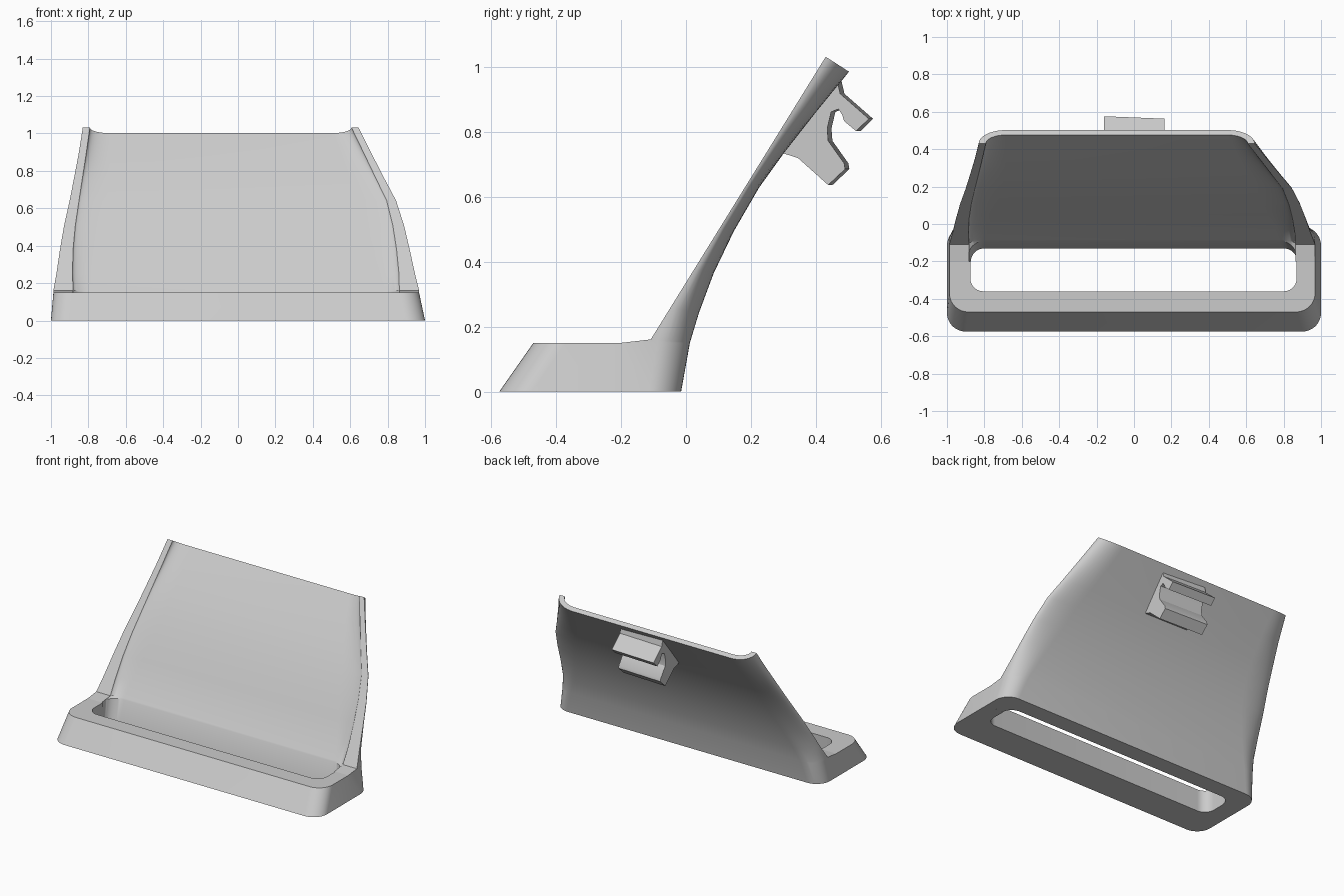
import bpy, bmesh
from math import sin, cos, pi, radians

cube = bpy.data.objects.get("Cube")
if cube:
    bpy.data.objects.remove(cube, do_unlink=True)

grey = bpy.data.materials.new("plain grey")
grey.use_nodes = True
grey.diffuse_color = (0.6, 0.6, 0.6, 1)
grey.node_tree.nodes["Principled BSDF"].inputs["Base Color"].default_value = (0.6, 0.6, 0.6, 1)


def finish(name, bm):
    bmesh.ops.remove_doubles(bm, verts=bm.verts[:], dist=0.0005)
    bmesh.ops.recalc_face_normals(bm, faces=bm.faces[:])
    mesh = bpy.data.meshes.new(name)
    bm.to_mesh(mesh)
    bm.free()
    mesh.materials.append(grey)
    obj = bpy.data.objects.new(name, mesh)
    bpy.context.collection.objects.link(obj)
    bpy.ops.object.select_all(action="DESELECT")
    obj.select_set(True)
    bpy.context.view_layer.objects.active = obj
    bpy.ops.object.shade_smooth_by_angle(angle=radians(30))
    return obj


def u_path(left, right, depth, rx, ry, steps=10):
    """U outline as (x, depth) pairs with two elliptical corners."""
    arc = [(rx * (1 - cos(a)), depth - ry + ry * sin(a))
           for a in (i * pi / 2 / steps for i in range(steps + 1))]
    return ([(left, 0)] + [(left + x, d) for x, d in arc]
            + [(right - x, d) for x, d in reversed(arc)] + [(right, 0)])


def loft(name, sections):
    """Skin U-shaped bands, each an (outer, inner) pair of point lists."""
    bm = bmesh.new()
    rings = [[bm.verts.new(p) for p in outer + inner[::-1]] for outer, inner in sections]
    n = len(rings[0])
    for low, high in zip(rings, rings[1:]):
        for i in range(n):
            j = (i + 1) % n
            bm.faces.new((low[i], low[j], high[j], high[i]))
    for ring in (rings[0], rings[-1]):
        for i in range(n // 2 - 1):
            bm.faces.new((ring[i], ring[i + 1], ring[n - 2 - i], ring[n - 1 - i]))
    return finish(name, bm)


# Front of the base frame: sloping outside, upright opening
LEG = -0.2
HEIGHT = 0.15


def frame_section(z, left, right, front):
    outer = u_path(left, right, LEG - front, 0.1, 0.1)
    inner = u_path(-0.875, 0.87, LEG + 0.36, 0.07, 0.07)
    return tuple([(x, LEG - d, z) for x, d in path] for path in (outer, inner))


loft("base_frame", [frame_section(0, -1, 1, -0.575),
                    frame_section(HEIGHT, -0.987, 0.968, -0.47)])


# Curved back panel with side rails that thin out towards the top
def panel_section(y, z, left, right, wall, rx, inset, front=None):
    tilt = 0.57 * z / 0.985
    if front is None:
        # distance forward to the straight rail line
        slope = 0.619
        gap = (y + 0.115 - slope * (z - HEIGHT)) / (cos(tilt) + slope * sin(tilt))
    else:
        tilt, gap = 0, y - front
    inner_depth = gap * inset
    outer = u_path(left, right, gap, rx, min(0.1, gap))
    inner = u_path(left + wall, right - wall, inner_depth, rx * 0.75, min(0.07, inner_depth))
    return tuple([(x, y - (gap - d) * cos(tilt), z + (gap - d) * sin(tilt)) for x, d in path]
                 for path in (outer, inner))


foot = (0.012, HEIGHT, -0.987, 0.968, 0.105, 0.12)
levels = [
    (0.04, 0.243, -0.97, 0.945, 0.085, 0.14, 0.36),
    (0.086, 0.366, -0.952, 0.918, 0.07, 0.17, 0.36),
    (0.148, 0.495, -0.93, 0.888, 0.06, 0.2, 0.32),
    (0.225, 0.628, -0.9, 0.845, 0.05, 0.2, 0.32),
    (0.302, 0.735, -0.878, 0.785, 0.045, 0.19, 0.4),
    (0.4, 0.86, -0.852, 0.715, 0.04, 0.17, 0.52),
    (0.502, 0.985, -0.83, 0.645, 0.038, 0.145, 0.64),
]
sections = [panel_section(-0.015, 0, -1, 1, 0.128, 0.1, 0.38, LEG),
            panel_section(*foot, 0.52, LEG),
            panel_section(*foot, 0.2)]
sections += [panel_section(*level) for level in levels]
loft("back_panel", sections)

# Two-jawed clip on the back, extruded sideways and slightly skewed
clip_profile = [
    (0.29, 0.74), (0.355, 0.719), (0.448, 0.636), (0.5, 0.685), (0.497, 0.703),
    (0.448, 0.772), (0.445, 0.81), (0.457, 0.861), (0.479, 0.87), (0.491, 0.852),
    (0.497, 0.833), (0.534, 0.802), (0.573, 0.84), (0.485, 0.917), (0.475, 0.96),
    (0.455, 0.95),
]
bm = bmesh.new()
ends = [[bm.verts.new((x, y + shift, z)) for y, z in clip_profile]
        for x, shift in ((-0.16, 0.003), (0.163, -0.01))]
for end in ends:
    bm.faces.new(end)
for i in range(len(clip_profile)):
    bm.faces.new((ends[0][i - 1], ends[0][i], ends[1][i], ends[1][i - 1]))
finish("rear_clip", bm)
